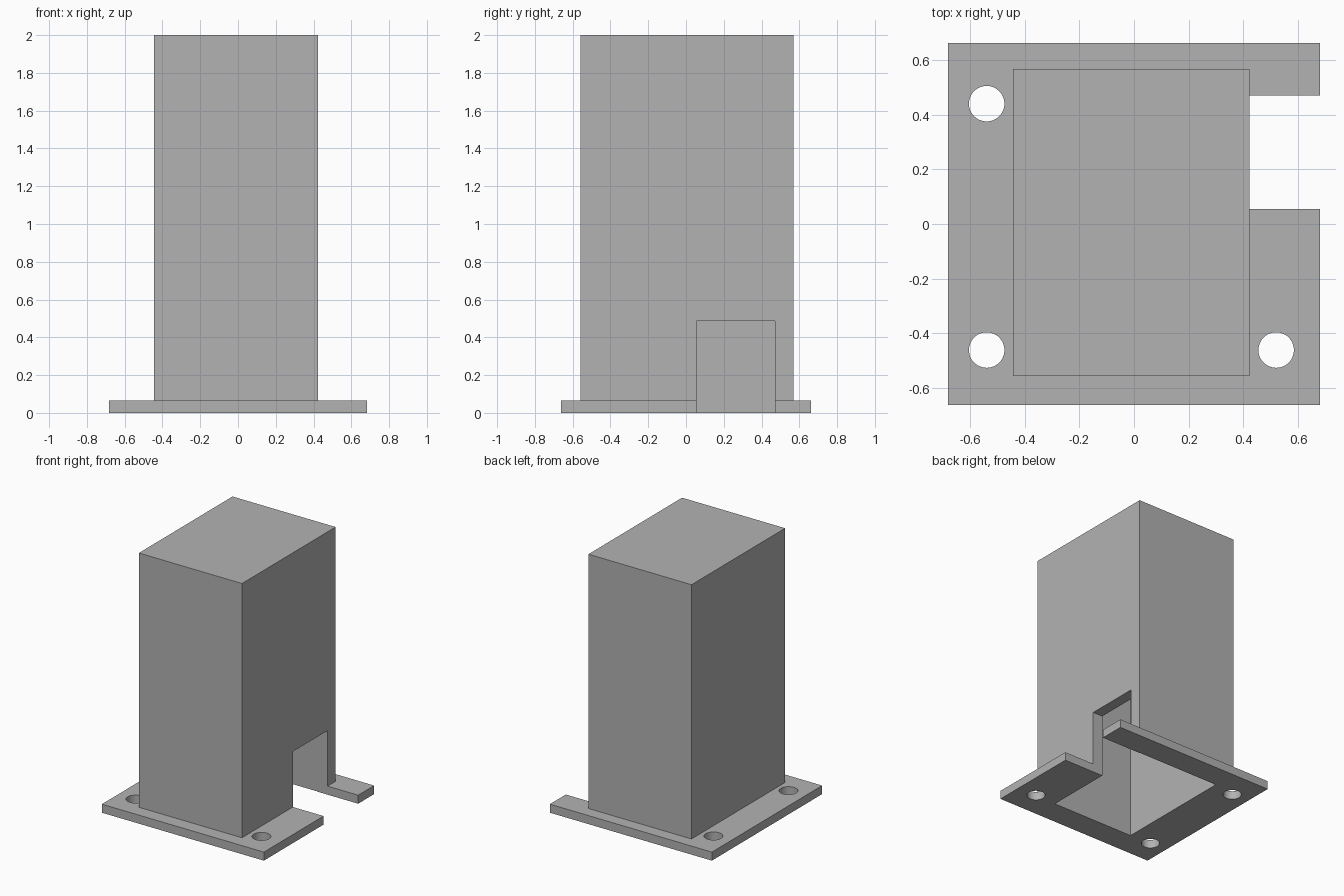
import bpy
from mathutils import Vector

old = bpy.data.objects.get("Cube")
if old:
    bpy.data.objects.remove(old, do_unlink=True)

# Material
grey = bpy.data.materials.new("plain grey")
grey.use_nodes = True
colour = (0.448, 0.448, 0.448, 1)
grey.diffuse_color = colour
grey.node_tree.nodes["Principled BSDF"].inputs["Base Color"].default_value = colour


def box(name, low, high):
    """Axis-aligned box between two corners."""
    low, high = Vector(low), Vector(high)
    bpy.ops.mesh.primitive_cube_add(size=1, location=(low + high) / 2)
    ob = bpy.context.object
    ob.name = name
    ob.scale = high - low
    bpy.ops.object.transform_apply(location=True, rotation=False, scale=True)
    ob.data.materials.append(grey)
    return ob


def combine(target, tool, operation):
    """Apply a boolean and discard the helper."""
    tool.hide_render = True
    bpy.context.view_layer.objects.active = target
    mod = target.modifiers.new(tool.name, "BOOLEAN")
    mod.operation = operation
    mod.solver = "EXACT"
    mod.object = tool
    bpy.ops.object.modifier_apply(modifier=mod.name)
    bpy.data.objects.remove(tool, do_unlink=True)


# Flanged base plate with the tall housing fused to it
cover = box("flanged_cover", (-0.682, -0.663, 0), (0.682, 0.663, 0.065))
housing = box("housing", (-0.444, -0.558, 0), (0.424, 0.568, 2))
combine(cover, housing, "UNION")

# Hollow inside, open at the bottom
cavity = box("cavity", (-0.36, -0.468, -0.2), (0.34, 0.474, 1.91))
combine(cover, cavity, "DIFFERENCE")

# Cable notch through the side wall and flange
notch = box("notch", (0.2, 0.055, -0.3), (0.9, 0.471, 0.487))
combine(cover, notch, "DIFFERENCE")

# Three mounting holes
for x, y in ((-0.54, 0.441), (-0.54, -0.462), (0.521, -0.462)):
    bpy.ops.mesh.primitive_cylinder_add(vertices=48, radius=0.065, depth=0.4,
                                        location=(x, y, 0))
    drill = bpy.context.object
    drill.name = "drill"
    drill.data.materials.append(grey)
    combine(cover, drill, "DIFFERENCE")

# Smooth hole walls, crisp box edges
bpy.ops.object.select_all(action="DESELECT")
cover.select_set(True)
bpy.context.view_layer.objects.active = cover
bpy.ops.object.shade_smooth_by_angle()
